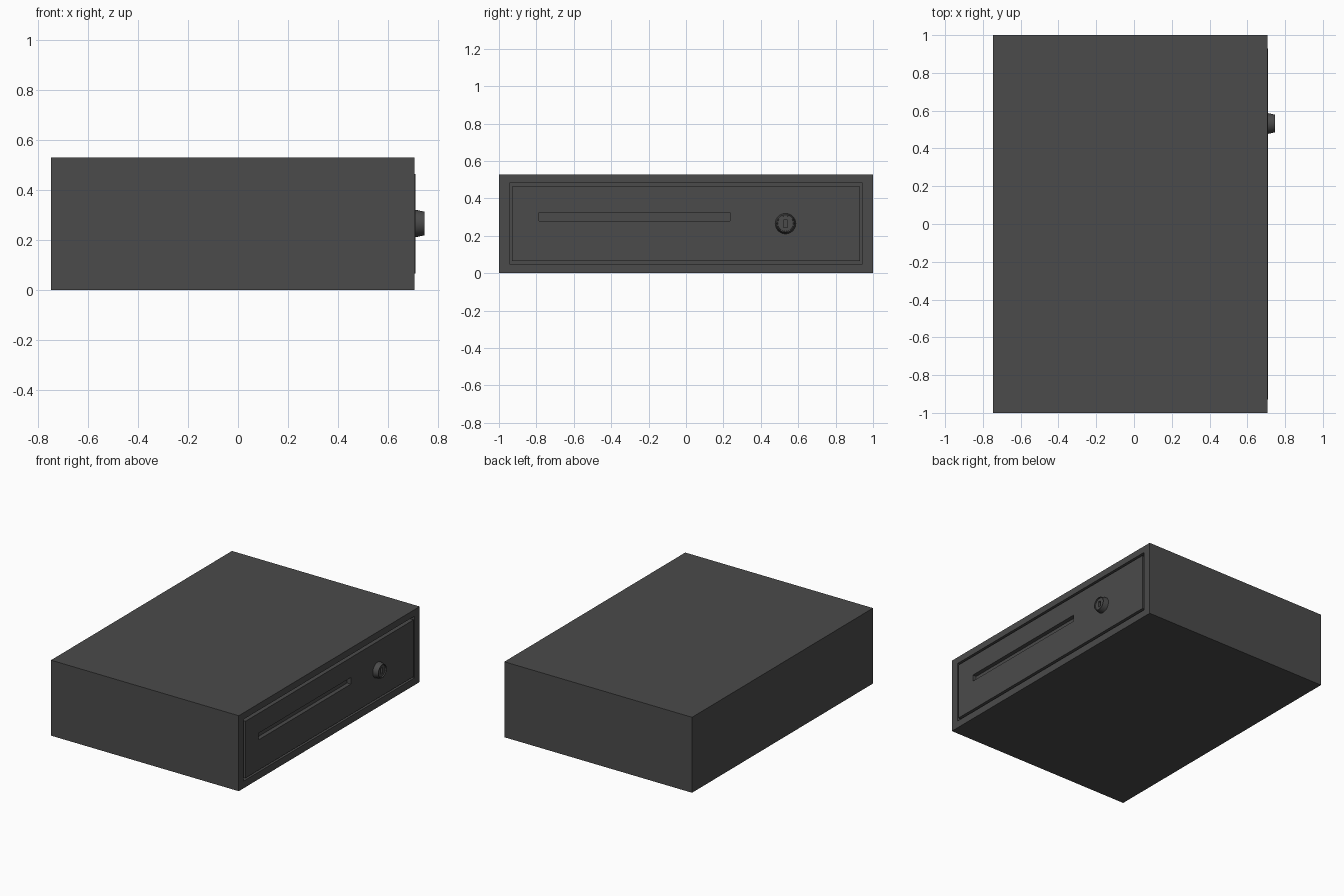
import bpy, bmesh
from math import cos, sin, pi

if "Cube" in bpy.data.objects:
    bpy.data.objects.remove(bpy.data.objects["Cube"])

def box(name, x, y, z):
    bm = bmesh.new()
    bmesh.ops.create_cube(bm, size=1)
    for v in bm.verts:
        v.co = [r[0] if c < 0 else r[1] for c, r in zip(v.co, (x, y, z))]
    return finish(name, bm)

def finish(name, bm):
    bmesh.ops.recalc_face_normals(bm, faces=bm.faces)
    me = bpy.data.meshes.new(name)
    bm.to_mesh(me)
    bm.free()
    ob = bpy.data.objects.new(name, me)
    bpy.context.collection.objects.link(ob)
    return ob

def cut(target, cutter):
    mod = target.modifiers.new("cut", "BOOLEAN")
    mod.operation, mod.solver, mod.object = "DIFFERENCE", "EXACT", cutter
    bpy.context.view_layer.objects.active = target
    bpy.ops.object.modifier_apply(modifier=mod.name)
    bpy.data.objects.remove(cutter)

def lathe_x(name, profile, cy, cz, n=32):
    bm = bmesh.new()
    rings = [[bm.verts.new((x, cy + r * cos(2 * pi * i / n), cz + r * sin(2 * pi * i / n)))
              for i in range(n)] for x, r in profile]
    for a, b in zip(rings, rings[1:]):
        for i in range(n):
            j = (i + 1) % n
            bm.faces.new((a[i], a[j], b[j], b[i]))
    bm.faces.new(rings[0])
    bm.faces.new(rings[-1])
    return finish(name, bm)

def paint(ob):
    ob.data.materials.clear()
    ob.data.materials.append(dark)

dark = bpy.data.materials.new("dark_metal")
dark.diffuse_color = (0.07, 0.07, 0.07, 1)
dark.use_nodes = True
dark.node_tree.nodes["Principled BSDF"].inputs["Base Color"].default_value = dark.diffuse_color

# Outer case with a shallow opening for the drawer
case = box("case", (-0.747, 0.706), (-1, 1), (0, 0.528))
cut(case, box("opening_cutter", (0.67, 0.8), (-0.945, 0.943), (0.05, 0.482)))

# Drawer front, set in a thin gap, with a long media slot
drawer = box("drawer_front", (0.66, 0.709), (-0.93, 0.93), (0.066, 0.463))
cut(drawer, box("slot_cutter", (0.68, 0.8), (-0.785, 0.235), (0.278, 0.324)))

# Tapered round lock with a recessed face and a keyhole
lock = lathe_x("lock", [(0.69, 0.055), (0.709, 0.055), (0.746, 0.047),
                        (0.746, 0.042), (0.738, 0.041)], 0.532, 0.265)
cut(lock, box("keyhole_cutter", (0.72, 0.8), (0.522, 0.542), (0.245, 0.285)))

for ob in (case, drawer, lock):
    paint(ob)
bpy.ops.object.select_all(action="DESELECT")
lock.select_set(True)
bpy.context.view_layer.objects.active = lock
bpy.ops.object.shade_smooth_by_angle()
